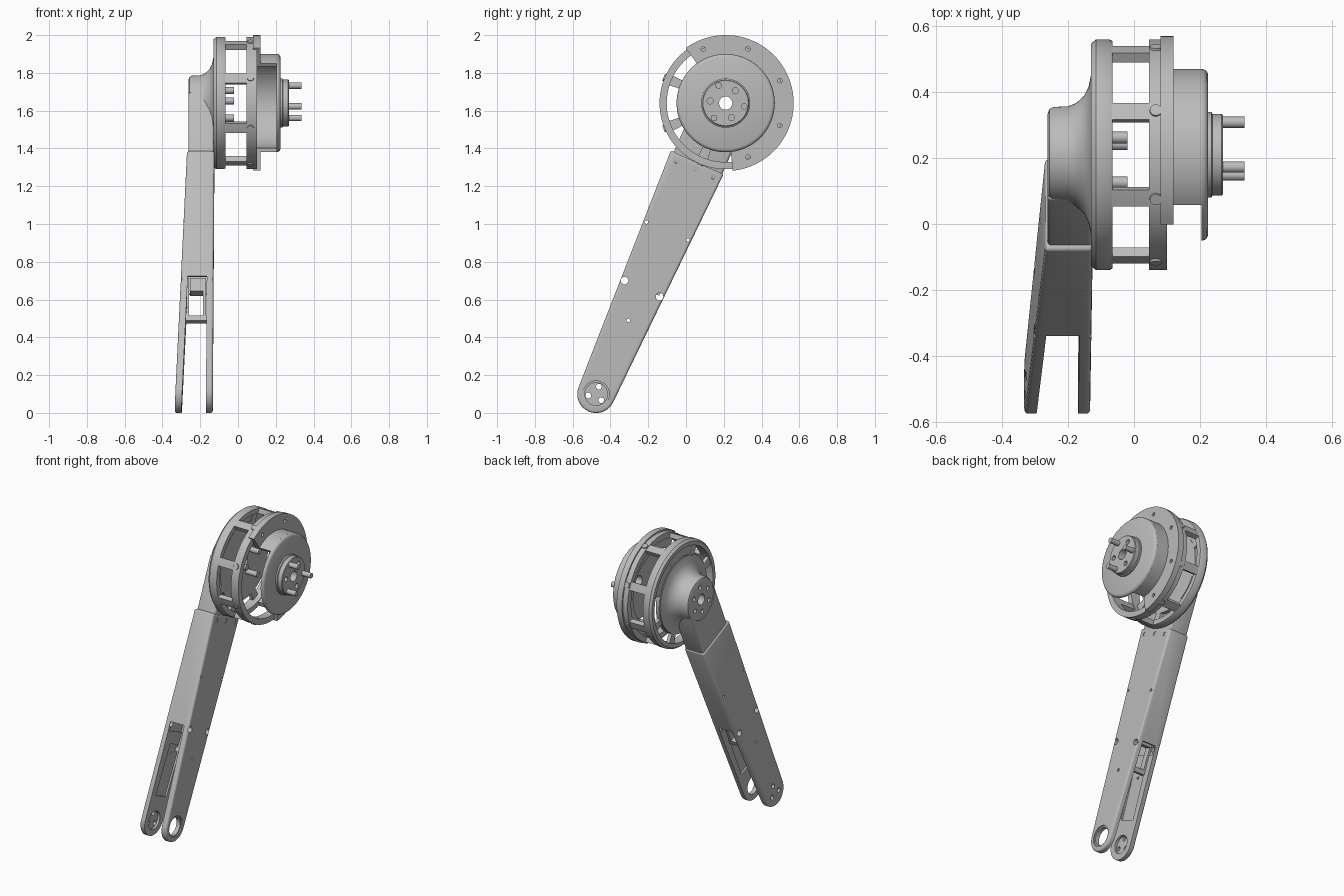
import bpy, bmesh, math
from mathutils import Matrix, Vector

cube = bpy.data.objects.get("Cube")
if cube:
    bpy.data.objects.remove(cube)

grey = bpy.data.materials.new("machined_grey")
grey.use_nodes = True
GREY = (0.5, 0.5, 0.5, 1)
grey.diffuse_color = GREY
grey.node_tree.nodes["Principled BSDF"].inputs["Base Color"].default_value = GREY

CY, CZ = 0.21, 1.64                      # drum axis
ARM = Vector((0, -0.404, -0.915))        # direction down the arm
SIDE = Vector((0, 0.915, -0.404))        # towards the back edge of the arm
CENTRE = Vector((0, CY, CZ))


def finish(name, bm):
    bmesh.ops.recalc_face_normals(bm, faces=bm.faces)
    mesh = bpy.data.meshes.new(name)
    bm.to_mesh(mesh)
    bm.free()
    mesh.materials.append(grey)
    obj = bpy.data.objects.new(name, mesh)
    bpy.context.collection.objects.link(obj)
    shade(obj)
    return obj


def shade(obj):
    for p in obj.data.polygons:
        p.use_smooth = True
    obj.data.set_sharp_from_angle(angle=math.radians(32))


def bake(obj):
    """Apply the modifiers of an object and shade it again."""
    deps = bpy.context.evaluated_depsgraph_get()
    mesh = bpy.data.meshes.new_from_object(obj.evaluated_get(deps))
    obj.modifiers.clear()
    obj.data = mesh
    shade(obj)


def cut(obj, cutter):
    cutter.hide_render = True
    mod = obj.modifiers.new("cut", 'BOOLEAN')
    mod.operation, mod.solver, mod.object = 'DIFFERENCE', 'EXACT', cutter
    bake(obj)
    bpy.data.objects.remove(cutter)


def lathe(bm, section, start=0, end=360):
    """Turn a closed (x, radius) section about the drum axis, in degrees."""
    full = end - start >= 360
    steps = max(2, round((end - start) / 4))
    rings = []
    for i in range(steps if full else steps + 1):
        a = math.radians(start + (end - start) * i / steps)
        rings.append([bm.verts.new((x, CY + r * math.cos(a), CZ + r * math.sin(a)))
                      for x, r in section])
    n = len(section)
    for i in range(steps):
        a, b = rings[i], rings[(i + 1) % len(rings)]
        for j in range(n):
            k = (j + 1) % n
            bm.faces.new((a[j], a[k], b[k], b[j]))
    if not full:
        bm.faces.new(rings[0])
        bm.faces.new(rings[-1])


def turned(name, *parts):
    bm = bmesh.new()
    for part in parts:
        lathe(bm, *part)
    return finish(name, bm)


def rect(x0, x1, r0, r1):
    return [(x0, r0), (x1, r0), (x1, r1), (x0, r1)]


def rods(name, points, radius, x0, x1):
    """Cylinders along x at the given (y, z) points."""
    bm = bmesh.new()
    for y, z in points:
        m = Matrix.Translation(((x0 + x1) / 2, y, z)) @ Matrix.Rotation(math.pi / 2, 4, 'Y')
        bmesh.ops.create_cone(bm, cap_ends=True, segments=24, radius1=radius,
                              radius2=radius, depth=x1 - x0, matrix=m)
    return finish(name, bm)


def around(radius, angles, y=CY, z=CZ):
    return [(y + radius * math.cos(math.radians(a)), z + radius * math.sin(math.radians(a)))
            for a in angles]


def x_left(d):
    return -0.27 - 0.045 * (d - 0.346)


def x_right(d):
    return -0.125 - 0.006 * (d - 0.346)


def prism(name, outline, inset=0.0, left=x_left, right=x_right):
    """Extrude an outline of (across, along) arm coordinates between two sides."""
    bm = bmesh.new()
    ends = []
    for side, sign in ((left, 1), (right, -1)):
        ends.append([bm.verts.new(CENTRE + SIDE * w + ARM * d
                                  + Vector((side(d) + sign * inset, 0, 0))) for w, d in outline])
    a, b = ends
    bm.faces.new(a)
    bm.faces.new(b)
    for i in range(len(a)):
        j = (i + 1) % len(a)
        bm.faces.new((a[i], a[j], b[j], b[i]))
    return finish(name, bm)


def block(w0, w1, d0, d1):
    return [(w0, d0), (w1, d0), (w1, d1), (w0, d1)]


def bevel(obj, width):
    mod = obj.modifiers.new("bevel", 'BEVEL')
    mod.width, mod.segments, mod.limit_method = width, 3, 'ANGLE'
    mod.angle_limit = math.radians(40)
    bake(obj)


# Arm: tapered beam with a rounded, forked end
END_W, END_D, END_R = -0.005, 1.686, 0.1
outline = [(0.142, 0.346), (-0.164, 0.346)]
for i in range(21):
    a = math.pi - math.pi * i / 20
    outline.append((END_W + END_R * math.cos(a), END_D + END_R * math.sin(a)))
arm = prism("arm", outline)
bevel(arm, 0.012)
cut(arm, prism("hollow_cutter", block(-0.115, 0.1, 0.45, 1.12), 0.03))
cut(arm, prism("slot_cutter", block(-0.3, 0.3, 1.06, 2.0), 0.036))
cut(arm, prism("pocket_cutter", block(-0.065, 0.06, 1.2, 1.53), 0.024))

# Pivot eye in one fork plate, three bolt holes in a shallow recess in the other
end = CENTRE + SIDE * END_W + ARM * END_D
cut(arm, rods("eye_cutter", [(end.y, end.z)], 0.06, -0.22, 0))
cut(arm, rods("recess_cutter", [(end.y, end.z)], 0.07, -0.141, 0))
cut(arm, rods("inner_recess_cutter", [(end.y, end.z)], 0.06, -0.31, -0.22))
cut(arm, rods("end_bolt_cutter", around(0.042, (70, 190, 310), end.y, end.z), 0.015, -0.5, -0.25))
cut(arm, rods("screw_cutter", [(-0.05, 1.335), (0.05, 1.295), (0.145, 1.25)], 0.014, -0.15, 0))
cut(arm, rods("side_hole_cutter", [(-0.325, 0.7), (-0.14, 0.615)], 0.02, -0.5, 0))
cut(arm, rods("small_hole_cutter", [(-0.21, 1.01), (0.01, 0.915), (-0.305, 0.49)], 0.009, -0.5, 0))

# Bracket frame in the mouth of the fork
for name, area, x0, x1 in (("bracket_lower_bar", block(0.03, 0.07, 1.215, 1.245), -0.295, -0.15),
                           ("bracket_upper_bar", block(0.03, 0.09, 1.0, 1.075), -0.255, -0.18),
                           ("bracket_left_strip", block(0.03, 0.07, 1.0, 1.23), -0.275, -0.26),
                           ("bracket_right_strip", block(0.03, 0.07, 1.0, 1.23), -0.185, -0.17)):
    prism(name, area, 0, lambda d, x=x0: x, lambda d, x=x1: x)

# Shoulder: flared boss and the stem that plugs into the arm
boss = turned("shoulder_boss", ([(-0.262, 0.035), (-0.262, 0.125), (-0.257, 0.138), (-0.245, 0.145),
                                 (-0.2, 0.147), (-0.175, 0.157), (-0.152, 0.178), (-0.138, 0.205),
                                 (-0.129, 0.25), (-0.115, 0.25), (-0.115, 0.035)],))
cut(boss, rods("boss_hole_cutter", around(0.085, range(22, 360, 60)), 0.014, -0.3, -0.24))
stem = prism("shoulder_stem", block(-0.147, 0.135, 0.0, 0.4), 0,
             lambda d: -0.262, lambda d: -0.128)
bevel(stem, 0.012)
cut(stem, rods("stem_clearance_cutter", [(CY, CZ)], 0.135, -0.4, 0))

# Drum cage: two rings, eight bars and a spoked back plate
BARS = [22.5 + 45 * i for i in range(8)]
turned("cage_back_ring", ([(-0.13, 0.312), (-0.065, 0.312), (-0.065, 0.345), (-0.075, 0.35),
                           (-0.115, 0.35), (-0.13, 0.338)],))
turned("cage_front_ring", (rect(0.045, 0.1, 0.312, 0.35),))
turned("cage_bars", *[(rect(-0.07, 0.05, 0.315, 0.347), a - 4.5, a + 4.5) for a in BARS])
turned("back_plate", (rect(-0.125, -0.1, 0.035, 0.255),))
turned("back_spokes", *[(rect(-0.124, -0.1, 0.25, 0.315), a - 5, a + 5) for a in BARS])
turned("back_plate_cover", (rect(-0.123, -0.105, 0.25, 0.315), 22.5, 112.5))
rods("inner_pins", around(0.085, (52, 172, 292)), 0.018, -0.1, -0.02)

# Radial screw bosses on the front ring
bm = bmesh.new()
for a in BARS:
    direction = Vector((0, math.cos(math.radians(a)), math.sin(math.radians(a))))
    turn = direction.to_track_quat('Z', 'Y').to_matrix().to_4x4()
    place = Matrix.Translation(CENTRE + direction * 0.338 + Vector((0.066, 0, 0)))
    bmesh.ops.create_cone(bm, cap_ends=True, segments=20, radius1=0.022, radius2=0.018,
                          depth=0.036, matrix=place @ turn)
finish("ring_screws", bm)

# Motor cover: flange and wall stop short of the open sector, the face is whole
OPEN = (-84, 126)
flange = turned("cover_flange", (rect(0.08, 0.12, 0.24, 0.36), *OPEN))
cut(flange, rods("flange_hole_cutter", around(0.31, BARS), 0.012, 0, 0.2))
turned("cover_wall", (rect(0.1, 0.207, 0.24, 0.26), *OPEN))
turned("cover_face", ([(0.205, 0.035), (0.205, 0.26), (0.213, 0.259), (0.221, 0.253),
                       (0.225, 0.243), (0.225, 0.035)],))

# Output hub with three drive pins
hub = turned("output_hub", ([(0.215, 0.035), (0.215, 0.13), (0.235, 0.13), (0.238, 0.124),
                             (0.266, 0.124), (0.27, 0.12), (0.27, 0.035)],))
cut(hub, rods("hub_hole_cutter", around(0.083, (52, 172, 292)), 0.016, 0.24, 0.4))
rods("drive_pins", around(0.1, (112, 232, 350)), 0.017, 0.25, 0.335)
